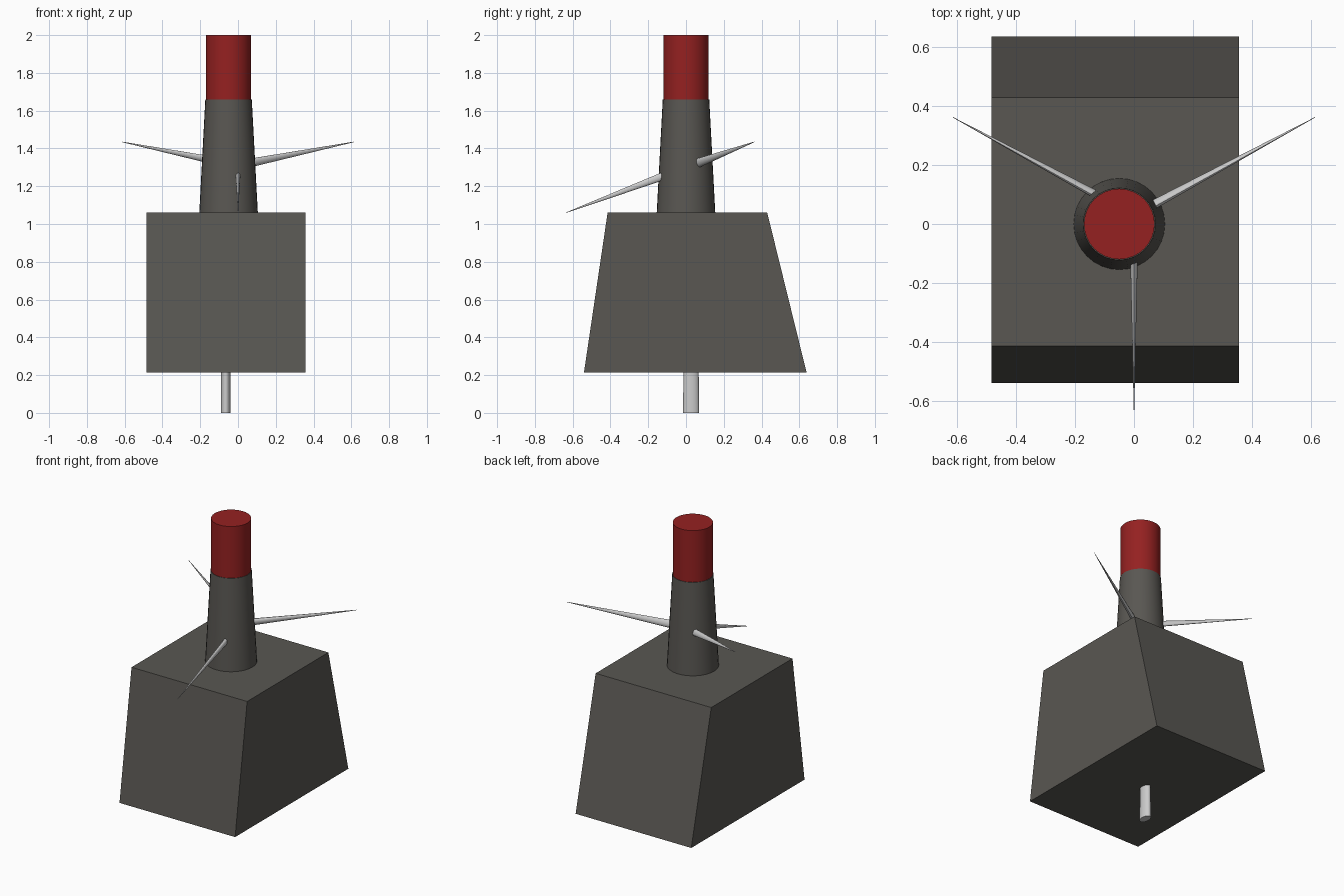
import bpy, bmesh
from math import radians
from mathutils import Matrix

if "Cube" in bpy.data.objects:
    bpy.data.objects.remove(bpy.data.objects["Cube"])


def paint(obj, name, color):
    mat = bpy.data.materials.get(name) or bpy.data.materials.new(name)
    mat.diffuse_color = (*color, 1)
    mat.use_nodes = True
    mat.node_tree.nodes["Principled BSDF"].inputs["Base Color"].default_value = mat.diffuse_color
    obj.data.materials.append(mat)


def cone(name, r1, r2, length, matrix, sides=32):
    """Tapered round part whose base sits at the matrix origin, along local z."""
    bm = bmesh.new()
    bmesh.ops.create_cone(bm, cap_ends=True, segments=sides, radius1=r1,
                          radius2=r2, depth=length,
                          matrix=matrix @ Matrix.Translation((0, 0, length / 2)))
    bmesh.ops.recalc_face_normals(bm, faces=bm.faces)
    mesh = bpy.data.meshes.new(name)
    bm.to_mesh(mesh)
    bm.free()
    obj = bpy.data.objects.new(name, mesh)
    bpy.context.collection.objects.link(obj)
    bpy.ops.object.select_all(action='DESELECT')
    obj.select_set(True)
    bpy.context.view_layer.objects.active = obj
    bpy.ops.object.shade_smooth_by_angle(angle=radians(35))
    return obj


DARK = (0.10, 0.095, 0.085)
RED = (0.30, 0.015, 0.015)

# Housing: side profile (y, z) extruded across x
profile = [(-0.54, 0.215), (0.638, 0.215), (0.43, 1.06), (-0.415, 1.06)]
bm = bmesh.new()
face = bm.faces.new([bm.verts.new((-0.485, y, z)) for y, z in profile])
ext = bmesh.ops.extrude_face_region(bm, geom=[face], use_keep_orig=True)
moved = [v for v in ext["geom"] if isinstance(v, bmesh.types.BMVert)]
bmesh.ops.translate(bm, verts=moved, vec=(0.842, 0, 0))
bmesh.ops.recalc_face_normals(bm, faces=bm.faces)
mesh = bpy.data.meshes.new("housing")
bm.to_mesh(mesh)
bm.free()
housing = bpy.data.objects.new("housing", mesh)
bpy.context.collection.objects.link(housing)
paint(housing, "dark_grey", DARK)

# Chimney and its red top band
chimney = cone("chimney", 0.155, 0.123, 0.60, Matrix.Translation((-0.05, 0, 1.06)))
paint(chimney, "dark_grey", DARK)
band = cone("red_band", 0.12, 0.12, 0.34, Matrix.Translation((-0.05, 0, 1.66)))
paint(band, "red", RED)

# Oval tapered mast running from the ground up to the rotor centre
cone("mast", 1.0, 0.6, 1.3, Matrix.Translation((-0.065, 0.027, 0))
     @ Matrix.Diagonal((0.026, 0.043, 1, 1)), 24)

# Three oval blades on a tilted rotor plane
rotor = Matrix.Translation((0, 0.03, 1.31)) @ Matrix.Rotation(radians(20.6), 4, 'X')
for i in range(3):
    spin = Matrix.Rotation(radians(120 * i), 4, 'Z')
    outward = Matrix.Rotation(radians(90), 4, 'X')
    cone(f"blade_{i + 1}", 1.0, 0.05, 0.71,
         rotor @ spin @ outward @ Matrix.Diagonal((0.016, 0.027, 1, 1)), 16)
